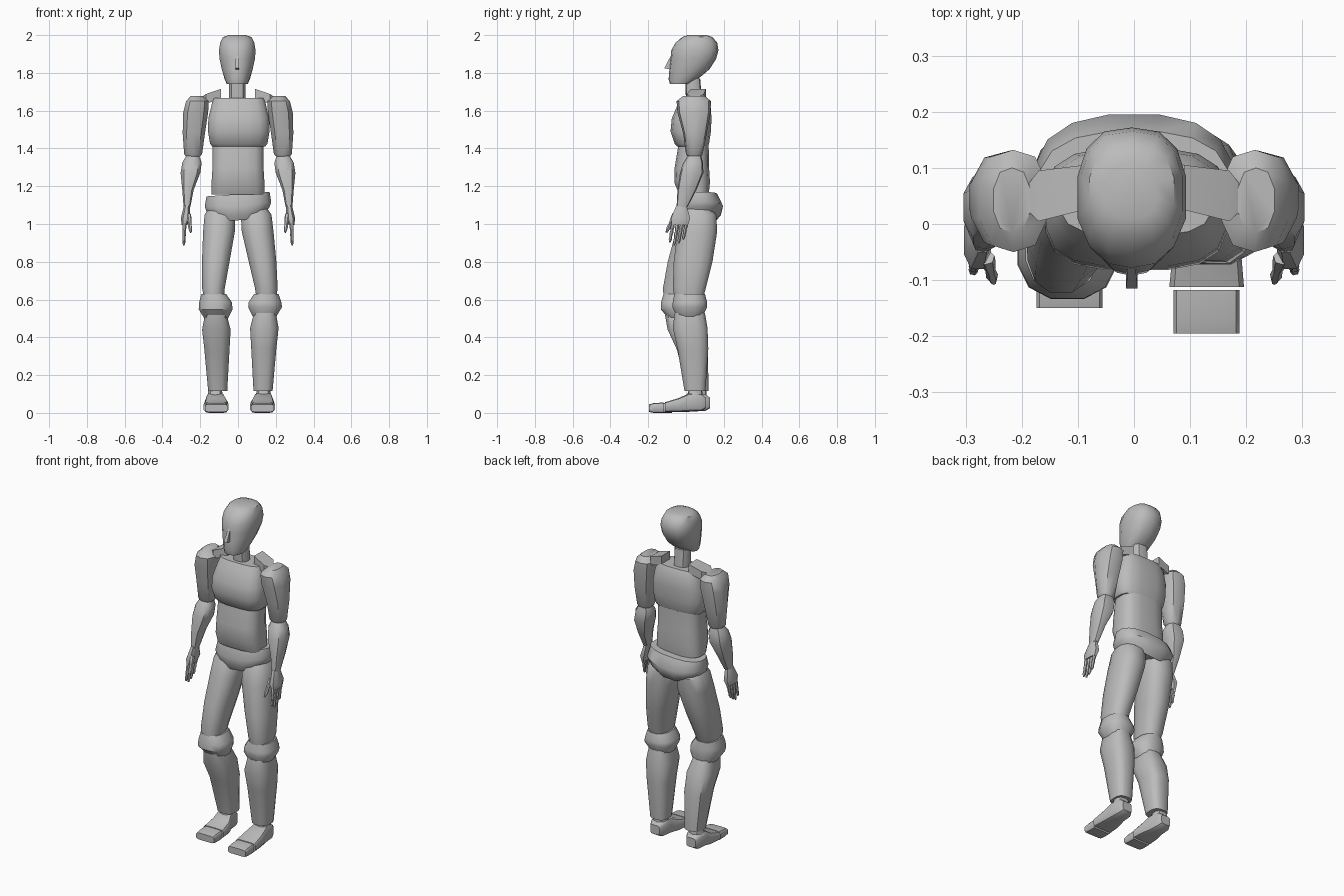
import bpy, bmesh, math
from mathutils import Vector

if "Cube" in bpy.data.objects:
    bpy.data.objects.remove(bpy.data.objects["Cube"])

grey = bpy.data.materials.new("light grey")
grey.diffuse_color = (0.5, 0.5, 0.5, 1)
grey.use_nodes = True
grey.node_tree.nodes["Principled BSDF"].inputs["Base Color"].default_value = grey.diffuse_color


def finish(name, bm):
    bmesh.ops.recalc_face_normals(bm, faces=bm.faces)
    me = bpy.data.meshes.new(name)
    bm.to_mesh(me)
    bm.free()
    me.materials.append(grey)
    ob = bpy.data.objects.new(name, me)
    bpy.context.collection.objects.link(ob)
    bpy.ops.object.select_all(action='DESELECT')
    ob.select_set(True)
    bpy.context.view_layer.objects.active = ob
    bpy.ops.object.shade_smooth_by_angle(angle=math.radians(40))


def skin(name, rings):
    """Bridge equal rings of points and cap both ends."""
    bm = bmesh.new()
    rings = [[bm.verts.new(p) for p in ring] for ring in rings]
    for r, q in zip(rings, rings[1:]):
        for i in range(len(r)):
            j = (i + 1) % len(r)
            bm.faces.new((r[i], r[j], q[j], q[i]))
    bm.faces.new(rings[0])
    bm.faces.new(rings[-1])
    finish(name, bm)


def loft(name, rows, axis='z', n=12, power=2.4, warp=lambda p: p, side=1):
    """Rounded sections (station, min x, max x, low, high) stacked along an axis."""
    def unit(c):
        c = math.copysign(abs(c) ** (2 / power), c) / max(math.cos(math.pi / n), 0.9)
        return max(-1, min(1, c))
    rings = []
    for s, a0, a1, b0, b1 in rows:
        ring = []
        for i in range(n):
            t = 2 * math.pi * (i + 0.5) / n
            a = (a0 + a1 + (a1 - a0) * unit(math.cos(t))) / 2
            b = (b0 + b1 + (b1 - b0) * unit(math.sin(t))) / 2
            p = warp(Vector((a, b, s)) if axis == 'z' else Vector((a, s, b)))
            ring.append((p.x * side, p.y, p.z))
        rings.append(ring)
    skin(name, rings)


def trunk(name, rows, **options):
    """Symmetric sections (z, half width, front, back)."""
    loft(name, [(z, -w, w, f, b) for z, w, f, b in rows], **options)


def rod(name, start, end, radii, side, n=6):
    """Straight jointed finger with evenly spaced rings."""
    a, b = Vector(start), Vector(end)
    rot = (b - a).to_track_quat('Z', 'Y')
    rings = []
    for k, r in enumerate(radii):
        c = a.lerp(b, k / (len(radii) - 1))
        ring = [c + rot @ Vector((r * math.cos(t), r * math.sin(t), 0))
                for t in (2 * math.pi * i / n for i in range(n))]
        rings.append([(p.x * side, p.y, p.z) for p in ring])
    skin(name, rings)


# Head: the face narrows forward and the skull base rises to the back
def head_warp(p):
    x = p.x * (1 - 3.5 * max(0, -p.y - 0.02))
    return Vector((x - .004, p.y, p.z + max(0, 1.82 - p.z) * 3 * max(0, p.y)))


trunk("head", [(1.74, .055, -.085, .02), (1.765, .067, -.092, .075), (1.82, .082, -.088, .125),
               (1.875, .094, -.082, .16), (1.92, .097, -.078, .172), (1.96, .09, -.055, .165),
               (1.99, .075, -.02, .14), (2.0, .045, .01, .11)], n=14, warp=head_warp)
skin("nose", [[(-.014, -.07, 1.815), (.006, -.07, 1.815), (.006, -.115, 1.825), (-.014, -.115, 1.825)],
              [(-.011, -.07, 1.895), (.003, -.07, 1.895), (.003, -.078, 1.895), (-.011, -.078, 1.895)]])
trunk("neck", [(1.65, .045, 0, .085), (1.77, .043, -.005, .075)], n=10,
      warp=lambda p: p - Vector((.004, 0, 0)))

# Torso
trunk("chest", [(1.41, .14, -.045, .115), (1.425, .152, -.06, .122), (1.49, .163, -.082, .132),
                (1.56, .161, -.075, .135), (1.63, .144, -.045, .13), (1.668, .135, -.02, .11)],
      power=3, n=16, warp=lambda p: p + Vector((.004, 0, 0)))
trunk("abdomen", [(1.155, .141, -.035, .12), (1.22, .14, -.062, .127),
                  (1.3, .135, -.06, .122), (1.42, .134, -.04, .12)], power=3, n=16)


# Pelvis with a V shaped lower edge and a slight sideways tilt
def pelvis_warp(p):
    low = max(0, min(1, (1.12 - p.z) / 0.1))
    return p + Vector((0, 0, low * 0.3 * abs(p.x) + 0.07 * p.x))


trunk("pelvis", [(1.008, .15, -.02, .16), (1.04, .168, -.035, .185),
                 (1.09, .176, -.04, .195), (1.158, .167, -.02, .165)], n=16, warp=pelvis_warp)


# The right leg bends: its knee swings forward and inward, its foot sits back
def bend(p):
    if p.z > .57:
        k = max(0, min(1, (1.02 - p.z) / .45))
        return p + Vector((-.025 * k, -.065 * k, 0))
    k = max(0, min(1, (p.z - .115) / .455))
    return p + Vector((-.025, .017 - .082 * k * k, -.012 * k))


for side, tag in ((1, "left"), (-1, "right")):
    # Collar wedge reaching out to the shoulder
    skin(tag + "_collar",
         [[(x * side, y, z + dz) for y, dz in ((y0, 0), (y1, 0), (y1, h), (y0, h))]
          for x, y0, y1, z, h in ((.09, .025, .105, 1.66, .055), (.17, .005, .095, 1.638, .05),
                                  (.205, .04, .05, 1.655, .01))])

    # Arm
    loft(tag + "_upper_arm",
         [(1.35, .208, .268, .015, .078), (1.37, .19, .285, 0, .088), (1.48, .175, .293, -.015, .11),
          (1.59, .158, .29, -.045, .13), (1.65, .155, .275, -.05, .132), (1.678, .185, .25, -.015, .1)],
         power=2.2, n=10, side=side)
    loft(tag + "_forearm",
         [(1.09, .252, .288, -.05, .008), (1.18, .235, .295, -.045, .055), (1.27, .2, .304, -.032, .092),
          (1.325, .192, .295, -.015, .09), (1.36, .205, .275, .01, .08)], n=10, side=side)

    # Hand
    loft(tag + "_palm",
         [(.995, .268, .298, -.075, .01), (1.03, .255, .303, -.08, .022),
          (1.1, .255, .285, -.05, .002)], n=8, side=side)
    for k, length in enumerate((.1, .115, .105, .085)):
        y = -.068 + .0235 * k
        rod(f"{tag}_finger_{k + 1}", (.283, y, 1.002), (.287, y - .018, 1.002 - length),
            (.009, .011, .008, .01, .007, .009, .004), side)
    rod(tag + "_thumb", (.262, -.06, 1.05), (.25, -.104, .955),
        (.014, .013, .009, .011, .005), side)

    # Leg
    pose = {"side": side, "warp": bend if side < 0 else lambda p: p}
    loft(tag + "_thigh",
         [(.59, .1, .2, -.055, .085), (.66, .09, .21, -.07, .105), (.8, .057, .203, -.065, .14),
          (.96, .02, .188, -.045, .165), (1.05, .015, .177, -.025, .16), (1.09, .04, .15, 0, .12)],
         **pose)
    loft(tag + "_knee",
         [(.505, .08, .2, -.045, .085), (.56, .054, .233, -.072, .112),
          (.585, .056, .23, -.07, .112), (.63, .085, .215, -.062, .1)], **pose)
    loft(tag + "_shin",
         [(.115, .082, .183, -.008, .103), (.34, .07, .203, -.045, .118),
          (.45, .064, .215, -.07, .114), (.53, .085, .2, -.06, .1)], power=2.8, **pose)

    # Ankle, foot and toe block
    def place(p, side=side):
        return p if side > 0 else p + Vector((-.014, .045 if p.y < -.03 else .022, 0))
    loft(tag + "_ankle", [(.07, .09, .178, 0, .09), (.125, .1, .17, .015, .085)],
         n=10, side=side, warp=lambda p: p + Vector((-.014, .022, 0)) if side < 0 else p)
    loft(tag + "_foot",
         [(-.112, .063, .196, .005, .056), (-.04, .07, .19, .005, .078), (.02, .085, .182, .008, .105),
          (.08, .09, .178, .01, .1), (.105, .105, .165, .025, .08)],
         axis='y', power=4, side=side, warp=place)
    loft(tag + "_toes",
         [(-.195, .07, .188, .005, .045), (-.17, .07, .188, 0, .052), (-.118, .07, .188, 0, .055)],
         axis='y', power=5, side=side, warp=place)
